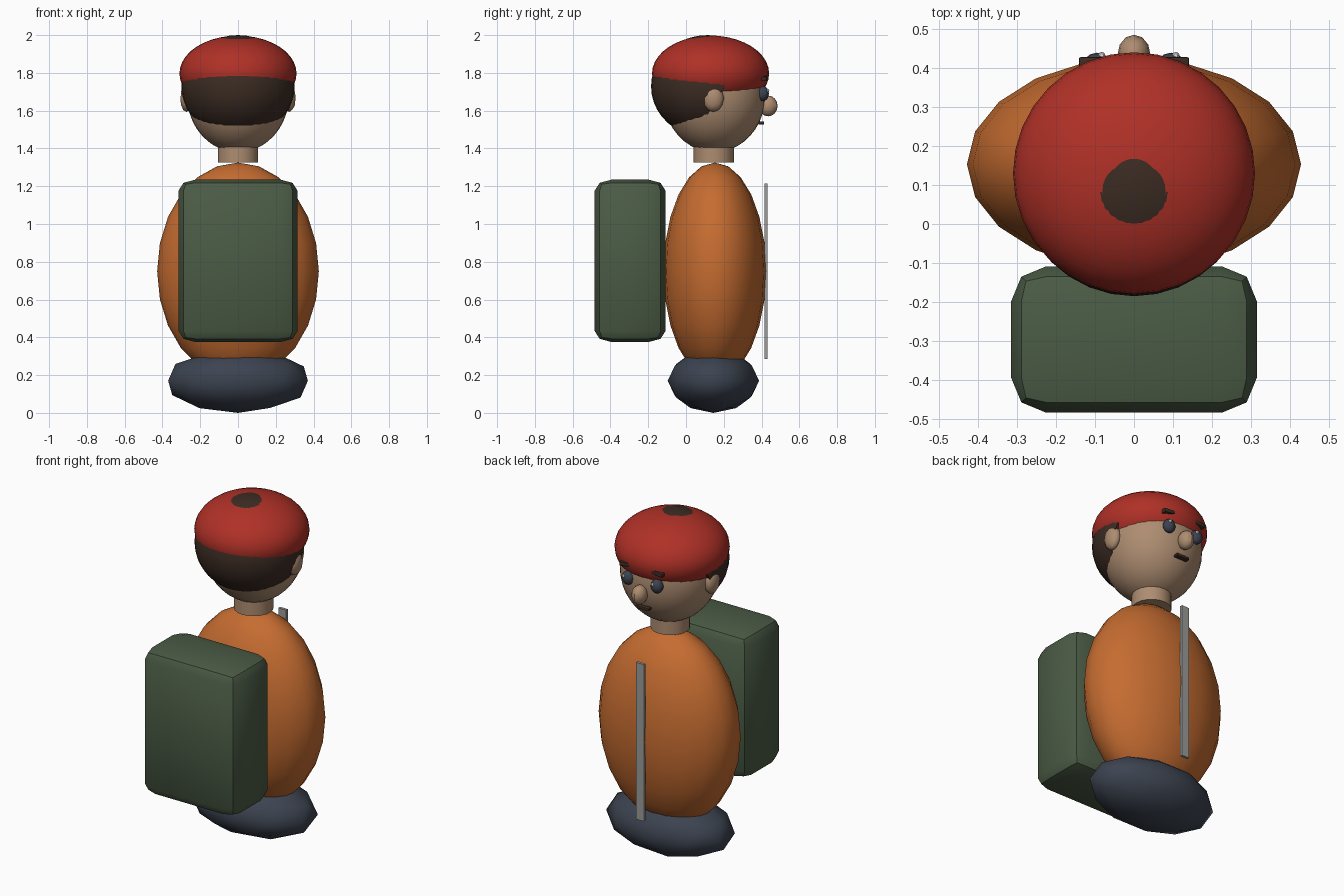
import bpy
import bmesh
import math
from mathutils import Matrix, Vector

default_cube = bpy.data.objects.get("Cube")
if default_cube:
    bpy.data.objects.remove(default_cube, do_unlink=True)


def material(name, rgb):
    m = bpy.data.materials.new(name)
    m.use_nodes = True
    colour = (*rgb, 1.0)
    m.diffuse_color = colour
    m.node_tree.nodes["Principled BSDF"].inputs["Base Color"].default_value = colour
    return m


orange = material("jacket orange", (0.56, 0.15, 0.03))
green = material("pack green", (0.07, 0.105, 0.06))
red = material("cap red", (0.43, 0.03, 0.02))
navy = material("trouser navy", (0.045, 0.056, 0.08))
skin = material("skin", (0.42, 0.265, 0.165))
brown = material("hair brown", (0.045, 0.025, 0.017))
grey = material("zip grey", (0.33, 0.33, 0.32))
white = material("eye glint white", (0.8, 0.8, 0.8))


def finish(name, bm, mat, location, angle=30):
    """Turn a bmesh into a smooth-by-angle object."""
    bmesh.ops.recalc_face_normals(bm, faces=bm.faces)
    mesh = bpy.data.meshes.new(name)
    bm.to_mesh(mesh)
    bm.free()
    mesh.materials.append(mat)
    ob = bpy.data.objects.new(name, mesh)
    ob.location = location
    bpy.context.collection.objects.link(ob)
    bpy.ops.object.select_all(action="DESELECT")
    ob.select_set(True)
    bpy.context.view_layer.objects.active = ob
    bpy.ops.object.shade_smooth_by_angle(angle=math.radians(angle))
    return ob


def ball(name, mat, location, radii, segments=20, rings=12, cut=None):
    """Ellipsoid, optionally cut by a plane (point, normal) in world space."""
    bm = bmesh.new()
    bmesh.ops.create_uvsphere(bm, u_segments=segments, v_segments=rings, radius=1)
    bmesh.ops.scale(bm, vec=radii, verts=bm.verts)
    if cut:
        point, normal = cut
        made = bmesh.ops.bisect_plane(
            bm, geom=bm.verts[:] + bm.edges[:] + bm.faces[:],
            plane_co=Vector(point) - Vector(location), plane_no=normal,
            clear_outer=True)
        rim = [e for e in made["geom_cut"] if isinstance(e, bmesh.types.BMEdge)]
        bmesh.ops.holes_fill(bm, edges=rim, sides=0)
    return finish(name, bm, mat, location)


def ico(name, mat, location, radii, detail=2):
    bm = bmesh.new()
    bmesh.ops.create_icosphere(bm, subdivisions=detail, radius=1)
    bmesh.ops.scale(bm, vec=radii, verts=bm.verts)
    return finish(name, bm, mat, location, 60)


def box(name, mat, location, size, bevel=0, squash=1, tilt=0):
    """Box; squash flattens the bevel along z without changing the height."""
    bm = bmesh.new()
    bmesh.ops.create_cube(bm, size=1)
    bmesh.ops.scale(bm, vec=(size[0], size[1], size[2] / squash), verts=bm.verts)
    if bevel:
        bmesh.ops.bevel(bm, geom=bm.edges[:], offset=bevel, segments=2,
                        profile=0.5, affect="EDGES")
    bmesh.ops.scale(bm, vec=(1, 1, squash), verts=bm.verts)
    bmesh.ops.rotate(bm, matrix=Matrix.Rotation(tilt, 3, "Y"), verts=bm.verts)
    return finish(name, bm, mat, location)


# Body
ico("trousers", navy, (0, 0.145, 0.17), (0.389, 0.242, 0.17))
ball("jacket", orange, (0, 0.153, 0.75), (0.428, 0.272, 0.575))
box("zip_strip", grey, (0, 0.423, 0.75), (0.05, 0.016, 0.93))
box("backpack", green, (0, -0.296, 0.805), (0.63, 0.375, 0.86), bevel=0.09, squash=0.65)

# Neck
bm = bmesh.new()
bmesh.ops.create_cone(bm, cap_ends=True, segments=20, radius1=0.107, radius2=0.107, depth=0.125)
finish("neck", bm, skin, (0, 0.147, 1.387))

# Head, hair and cap
ball("head", skin, (0, 0.15, 1.68), (0.27, 0.27, 0.3), 32, 20)
ball("hair", brown, (0, 0.115, 1.728), (0.3, 0.3, 0.272), 32, 20,
     cut=((0, 0.2, 1.72), Vector((0, 1, -0.6)).normalized()))
ball("cap", red, (0, 0.13, 1.797), (0.31, 0.31, 0.2004), 32, 20)

# Face
ball("nose", skin, (0, 0.435, 1.625), (0.042, 0.05, 0.055), 12, 8)
box("mouth", brown, (0, 0.398, 1.535), (0.085, 0.03, 0.016), bevel=0.004)
for side, word in ((1, "left"), (-1, "right")):
    ico(word + "_ear", skin, (side * 0.272, 0.145, 1.665), (0.034, 0.056, 0.072))
    ball(word + "_eye", navy, (side * 0.095, 0.407, 1.69), (0.036, 0.032, 0.04), 12, 8)
    ball(word + "_eye_glint", white, (side * 0.095 + 0.012, 0.432, 1.706),
         (0.01, 0.009, 0.01), 8, 6)
    box(word + "_eyebrow", brown, (side * 0.102, 0.408, 1.772), (0.078, 0.04, 0.024),
        bevel=0.006, tilt=side * 0.12)
